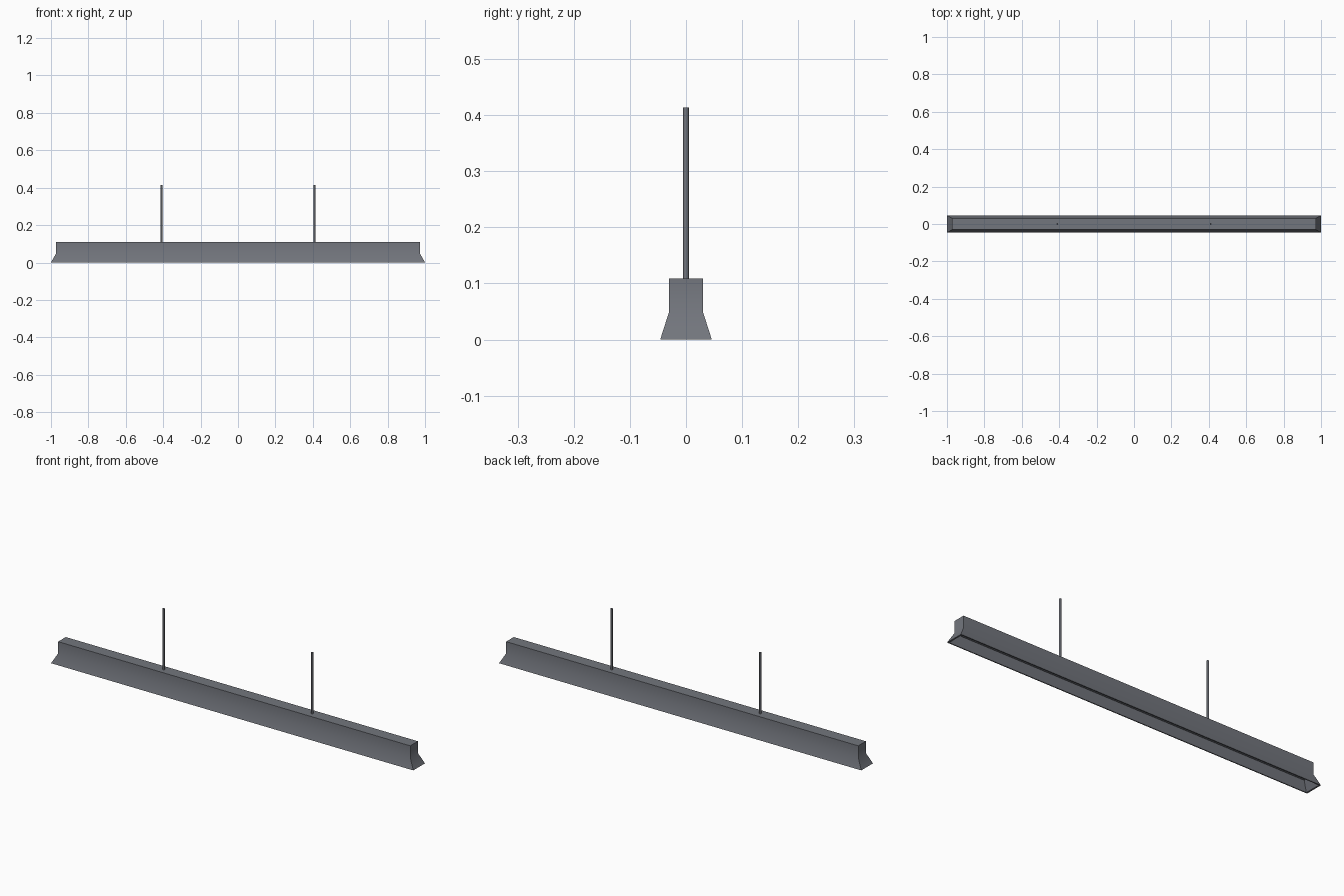
import bpy, bmesh

if "Cube" in bpy.data.objects:
    bpy.data.objects.remove(bpy.data.objects["Cube"])

grey = bpy.data.materials.new("slate grey")
grey.diffuse_color = (0.17, 0.18, 0.205, 1)
grey.use_nodes = True
grey.node_tree.nodes["Principled BSDF"].inputs["Base Color"].default_value = grey.diffuse_color


def finish(obj, angle):
    obj.data.materials.append(grey)
    bpy.ops.object.select_all(action='DESELECT')
    obj.select_set(True)
    bpy.context.view_layer.objects.active = obj
    bpy.ops.object.shade_smooth_by_angle(angle=angle)


def lofted_rectangles(name, sections):
    """Skin a stack of rectangles (half_x, half_y, z), capped at both ends."""
    bm = bmesh.new()
    rings = [[bm.verts.new((sx * hx, sy * hy, z))
              for sx, sy in ((-1, -1), (1, -1), (1, 1), (-1, 1))]
             for hx, hy, z in sections]
    for a, b in zip(rings, rings[1:]):
        for i in range(4):
            j = (i + 1) % 4
            bm.faces.new((a[i], a[j], b[j], b[i]))
    bm.faces.new(rings[0])
    bm.faces.new(rings[-1])
    bmesh.ops.recalc_face_normals(bm, faces=bm.faces)
    mesh = bpy.data.meshes.new(name)
    bm.to_mesh(mesh)
    bm.free()
    obj = bpy.data.objects.new(name, mesh)
    bpy.context.collection.objects.link(obj)
    return obj


# Housing: box body, flared skirt, thin rim, recessed underside
housing = lofted_rectangles("lamp_housing", [
    (0.972, 0.030, 0.109),
    (0.972, 0.030, 0.050),
    (1.000, 0.046, 0.000),
    (0.992, 0.041, 0.000),
    (0.968, 0.027, 0.045),
])
finish(housing, 0.52)

# Two hanging rods
for side, x in (("left", -0.41), ("right", 0.41)):
    bpy.ops.mesh.primitive_cylinder_add(vertices=16, radius=0.005, depth=0.308,
                                        location=(x, 0, 0.2595))
    rod = bpy.context.object
    rod.name = side + "_hanging_rod"
    finish(rod, 0.6)
